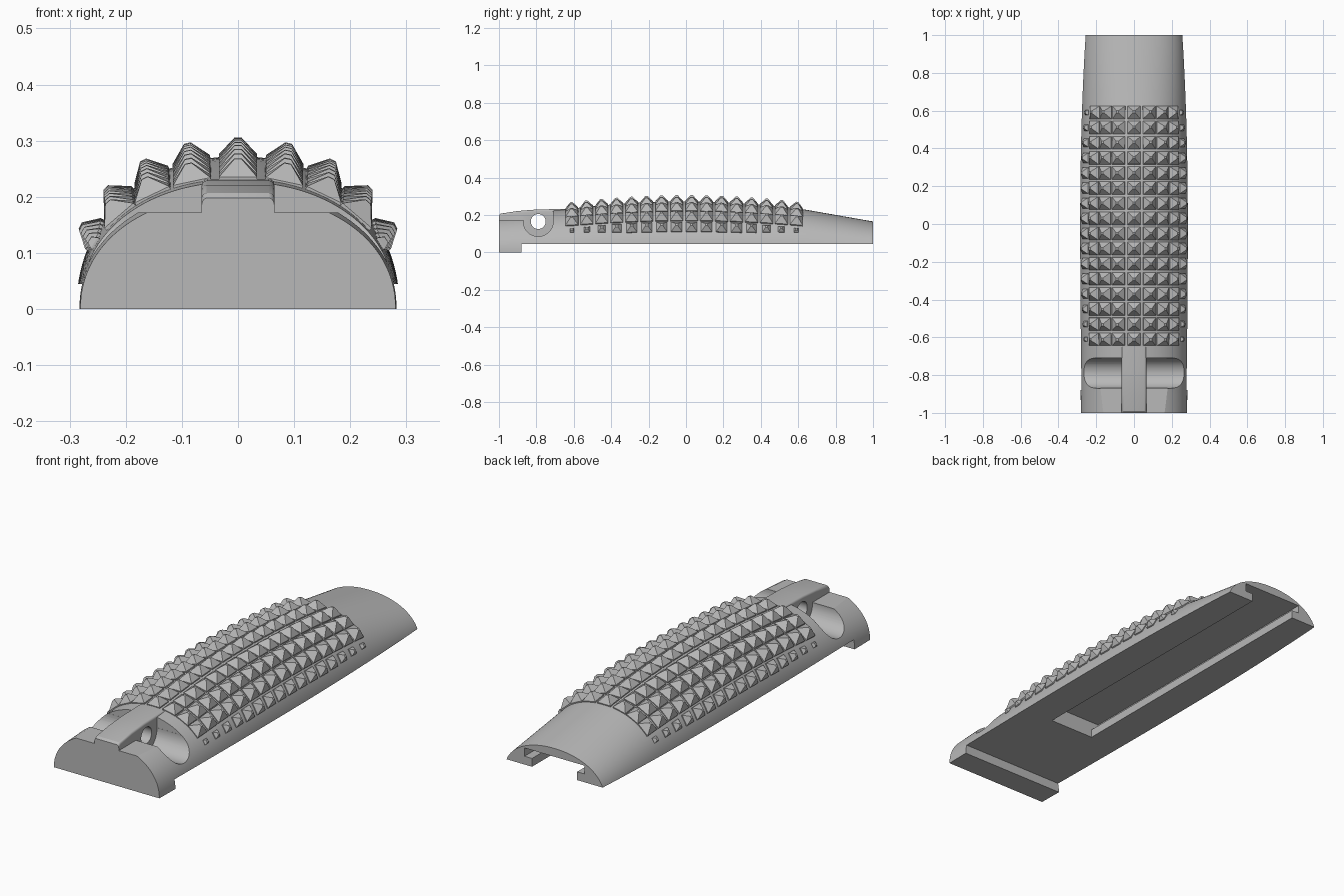
import bpy, bmesh, math
from mathutils import Vector, Matrix

if "Cube" in bpy.data.objects:
    bpy.data.objects.remove(bpy.data.objects["Cube"])

grey = bpy.data.materials.new("grey plastic")
grey.use_nodes = True
grey.diffuse_color = (0.48, 0.48, 0.48, 1)
grey.node_tree.nodes["Principled BSDF"].inputs["Base Color"].default_value = (0.48, 0.48, 0.48, 1)


def make(name, bm):
    bmesh.ops.recalc_face_normals(bm, faces=bm.faces)
    mesh = bpy.data.meshes.new(name)
    bm.to_mesh(mesh)
    bm.free()
    mesh.materials.append(grey)
    obj = bpy.data.objects.new(name, mesh)
    bpy.context.collection.objects.link(obj)
    return obj


def box(name, x0, x1, y0, y1, z0, z1):
    bm = bmesh.new()
    size = Matrix.Diagonal((x1 - x0, y1 - y0, z1 - z0, 1))
    centre = Matrix.Translation(((x0 + x1) / 2, (y0 + y1) / 2, (z0 + z1) / 2))
    bmesh.ops.create_cube(bm, size=1, matrix=centre @ size)
    return make(name, bm)


def cross_cylinder(name, radius, y, z):
    bm = bmesh.new()
    place = Matrix.Translation((0, y, z)) @ Matrix.Rotation(math.pi / 2, 4, "Y")
    bmesh.ops.create_cone(bm, cap_ends=True, segments=48, radius1=radius,
                          radius2=radius, depth=0.8, matrix=place)
    return make(name, bm)


def activate(obj):
    bpy.ops.object.select_all(action="DESELECT")
    obj.select_set(True)
    bpy.context.view_layer.objects.active = obj


def cut(obj, cutter):
    activate(obj)
    mod = obj.modifiers.new("cut", "BOOLEAN")
    mod.operation = "DIFFERENCE"
    mod.solver = "EXACT"
    mod.object = cutter
    bpy.ops.object.modifier_apply(modifier=mod.name)
    bpy.data.objects.remove(cutter)


# Shape of the shell along its length
def top_height(y):
    if y < -0.6:
        return 0.235 + (y + 0.6) * 0.075
    if y > 0.6:
        return 0.235 - (y - 0.6) * 0.175
    return 0.272 - 0.037 * (y / 0.6) ** 2


def half_width(y):
    return 0.288 - (0.024 if y > 0 else 0.007) * y * y


def surface(angle, y):
    c, s = math.cos(angle), math.sin(angle)
    k = 2 / 2.12
    return Vector((math.copysign(abs(c) ** k, c) * half_width(y), y,
                   abs(s) ** k * top_height(y)))


# Arched shell
bm = bmesh.new()
steps, stations = 56, 40
rings = [[bm.verts.new(surface(math.pi * i / steps, -1 + 2 * j / stations))
          for i in range(steps + 1)] for j in range(stations + 1)]
for a, b in zip(rings, rings[1:]):
    for i in range(steps + 1):
        n = (i + 1) % (steps + 1)
        bm.faces.new((a[i], a[n], b[n], b[i]))
bm.faces.new(rings[0])
bm.faces.new(rings[-1])
shell = make("grip_shell", bm)

# Underside behind the front lip, then the stepped rail channel
cut(shell, box("underside_cutter", -0.5, 0.5, -0.88, 1.2, -0.2, 0.045))
cut(shell, box("channel_cutter", -0.12, 0.12, -0.45, 1.2, 0.0, 0.11))
cut(shell, box("undercut_cutter", -0.16, 0.16, -0.45, 1.2, 0.085, 0.125))

# Latch recess: round trough and flat deck in front of it
cut(shell, cross_cylinder("trough_cutter", 0.08, -0.79, 0.165))
cut(shell, box("deck_cutter", -0.5, 0.5, -1.2, -0.71, 0.172, 0.5))
activate(shell)
bpy.ops.object.shade_smooth_by_angle(angle=math.radians(25))

# Bridge over the recess with a cross hole
bm = bmesh.new()
profile = [(-1, 0.1), (-1, 0.198), (-0.99, 0.207), (-0.9, 0.221), (-0.8, 0.229),
           (-0.65, 0.232), (-0.65, 0.1), (-0.71, 0.07), (-0.87, 0.07)]
side = bm.faces.new([bm.verts.new((-0.065, y, z)) for y, z in profile])
out = bmesh.ops.extrude_face_region(bm, geom=[side])
bmesh.ops.translate(bm, vec=(0.13, 0, 0),
                    verts=[v for v in out["geom"] if isinstance(v, bmesh.types.BMVert)])
rim = [e for e in bm.edges if all(v.co.z > 0.19 for v in e.verts)
       and abs(e.verts[0].co.x - e.verts[1].co.x) < 0.01]
bmesh.ops.bevel(bm, geom=rim, offset=0.01, segments=3, affect="EDGES", profile=0.5)
bridge = make("latch_bridge", bm)
cut(bridge, cross_cylinder("hole_cutter", 0.04, -0.79, 0.165))
activate(bridge)
bpy.ops.object.shade_smooth_by_angle(angle=math.radians(30))


# Grip studs: blunt pyramids standing on the shell
def add_stud(bm, angle, y, scale):
    p = surface(angle, y)
    across = (surface(angle + 0.02, y) - surface(angle - 0.02, y)).normalized()
    along = (surface(angle, y + 0.02) - surface(angle, y - 0.02)).normalized()
    normal = along.cross(across).normalized()
    if normal.dot(p - Vector((0, y, 0))) < 0:
        normal.negate()
    corners = [(-1, -1), (1, -1), (1, 1), (-1, 1)]
    levels = []
    for half, height in ((0.034 * scale, -0.008), (0.034 * scale, 0.004),
                         (0.006, 0.004 + 0.03 * scale)):
        levels.append([bm.verts.new(p + across * (half * u) + along * (half * v)
                                    + normal * height) for u, v in corners])
    for low, high in zip(levels, levels[1:]):
        for i in range(4):
            n = (i + 1) % 4
            bm.faces.new((low[i], low[n], high[n], high[i]))
    bm.faces.new(levels[0])
    bm.faces.new(levels[-1])


bm = bmesh.new()
for column in range(16):
    y = -0.61 + 0.08 * column
    for row in range(-4, 5):
        scale = 1.0
        if abs(row) == 4:
            scale = 0.85 - 0.5 * max(0, abs(y) - 0.3) / 0.3
        add_stud(bm, math.pi / 2 - math.radians(15.4) * row, y, scale)
make("grip_studs", bm)
